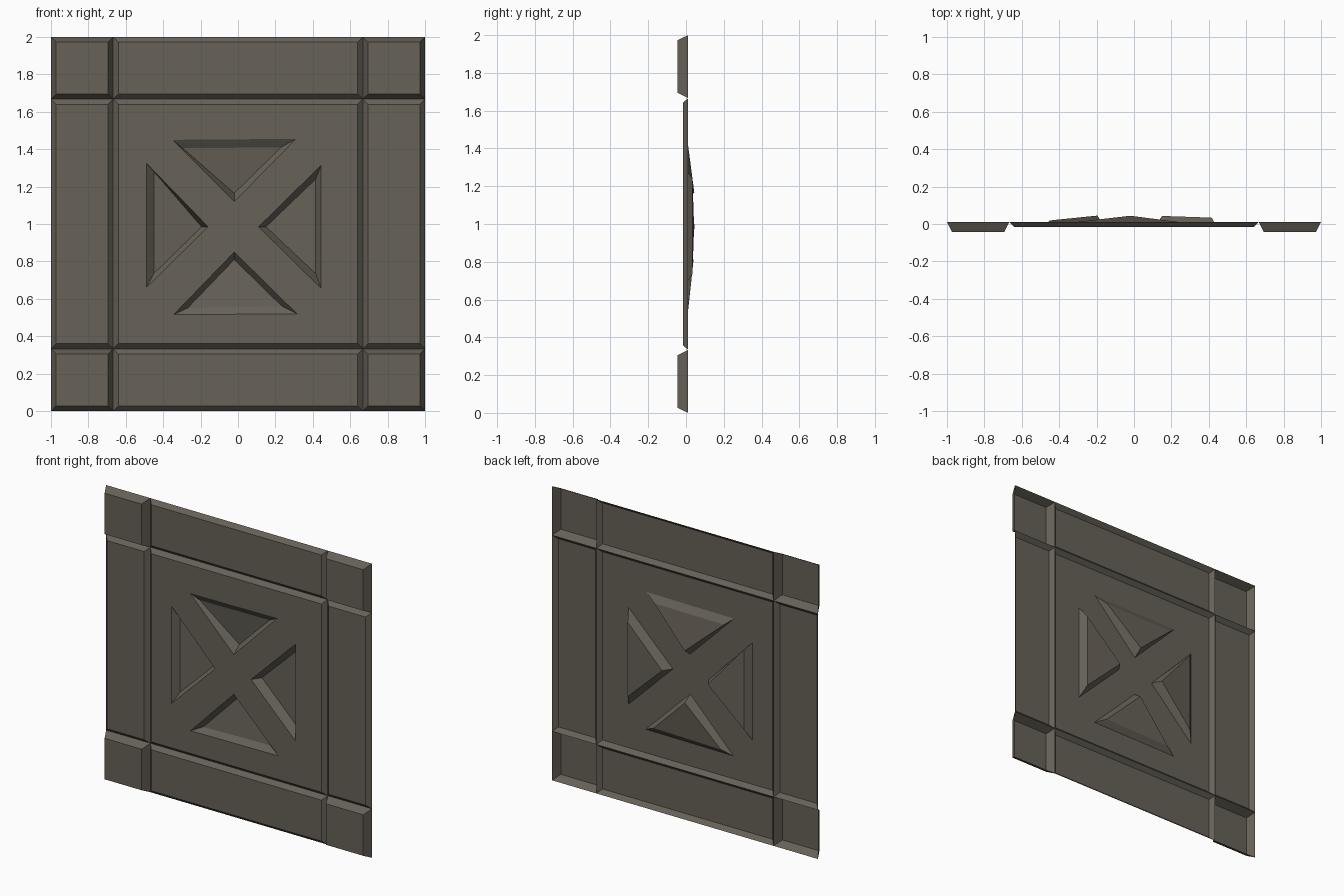
import bpy, bmesh

if "Cube" in bpy.data.objects:
    bpy.data.objects.remove(bpy.data.objects["Cube"])

BACK, MID, HIGH = 0.011, -0.017, -0.044   # groove plane, low tiles, corner tiles
GROOVE = 0.667                            # groove lines at x = +-GROOVE

stone = bpy.data.materials.new("dark warm grey")
stone.diffuse_color = (0.135, 0.122, 0.097, 1)
stone.use_nodes = True
stone.node_tree.nodes["Principled BSDF"].inputs["Base Color"].default_value = stone.diffuse_color


def loop(bm, pts):
    return [bm.verts.new(p) for p in pts]


def ring(bm, outer, inner):
    """Sloped walls between two counter-clockwise loops."""
    n = len(outer)
    for i in range(n):
        j = (i + 1) % n
        bm.faces.new((outer[i], outer[j], inner[j], inner[i]))


def rect(x0, x1, z0, z1, y, d=0.0):
    return [(x0 + d, y, z0 + d), (x1 - d, y, z0 + d),
            (x1 - d, y, z1 - d), (x0 + d, y, z1 - d)]


def loop_edges(bm, vs):
    out = []
    for i in range(len(vs)):
        a, b = vs[i], vs[(i + 1) % len(vs)]
        out.append(bm.edges.get((a, b)) or bm.edges.new((a, b)))
    return out


def finish(bm, name):
    me = bpy.data.meshes.new(name)
    bm.to_mesh(me)
    bm.free()
    me.materials.append(stone)
    ob = bpy.data.objects.new(name, me)
    bpy.context.collection.objects.link(ob)


# Border tiles: bevelled open sheets, taller at the corners
cuts = [-1, -GROOVE, GROOVE, 1]
for i in range(3):
    for k in range(3):
        if i == 1 and k == 1:
            continue
        corner = i != 1 and k != 1
        box = (cuts[i], cuts[i + 1], cuts[k] + 1, cuts[k + 1] + 1)
        bm = bmesh.new()
        outer = loop(bm, rect(*box, BACK))
        inner = loop(bm, rect(*box, HIGH if corner else MID, 0.027))
        ring(bm, outer, inner)
        bm.faces.new(inner)
        finish(bm, f"{'corner' if corner else 'side'}_tile_{i}{k}")

# Centre panel with four triangular pockets, each floor sloping down to its apex
# (rim x,z corners), (floor x,y,z corners)
pockets = [
    ([(-.49, .66), (-.16, .985), (-.49, 1.325)],
     [(-.45, .019, .735), (-.195, .045, .985), (-.45, .019, 1.28)]),
    ([(.445, .655), (.445, 1.315), (.11, .985)],
     [(.415, .034, .735), (.415, .034, 1.24), (.15, .043, .985)]),
    ([(-.02, 1.12), (.31, 1.455), (-.35, 1.45)],
     [(-.02, .044, 1.165), (.23, .012, 1.41), (-.295, .012, 1.405)]),
    ([(-.345, .515), (.315, .52), (-.02, .85)],
     [(-.27, .012, .55), (.235, .012, .56), (-.02, .04, .81)]),
]
bm = bmesh.new()
box = (-GROOVE, GROOVE, 1 - GROOVE, 1 + GROOVE)
outer = loop(bm, rect(*box, BACK))
inner = loop(bm, rect(*box, MID, 0.027))
ring(bm, outer, inner)
edges = loop_edges(bm, inner)
for rim_pts, floor_pts in pockets:
    rim = loop(bm, [(x, MID, z) for x, z in rim_pts])
    floor = loop(bm, floor_pts)
    ring(bm, rim, floor)
    bm.faces.new(floor)
    edges += loop_edges(bm, rim)
fill = bmesh.ops.triangle_fill(bm, edges=edges, use_beauty=True, normal=(0, -1, 0))
for f in [g for g in fill["geom"] if isinstance(g, bmesh.types.BMFace)]:
    f.normal_update()
    if f.normal.y > 0:
        f.normal_flip()
finish(bm, "centre_panel")
